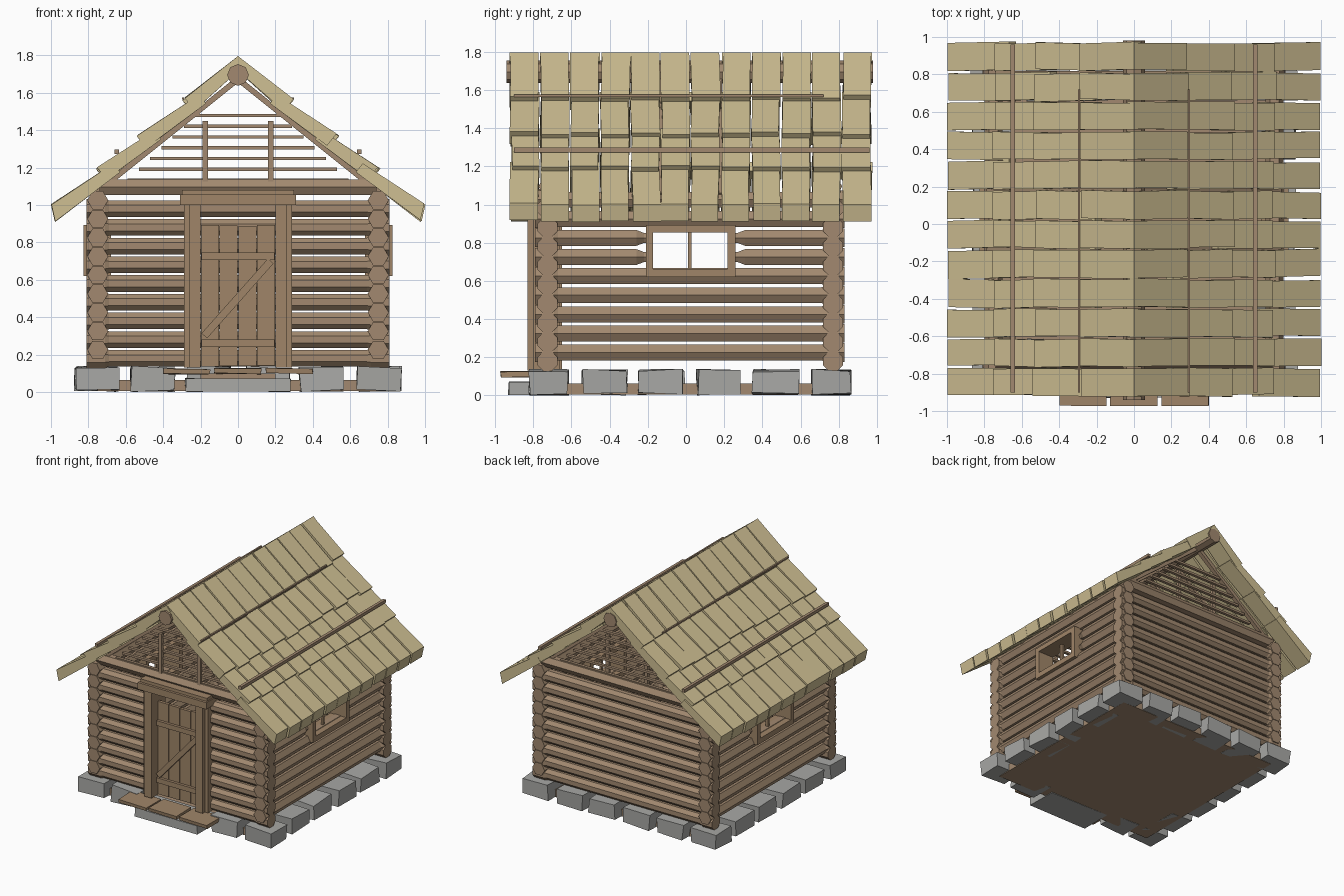
import bpy, bmesh, math, random
from mathutils import Vector, Matrix

random.seed(4)
cube = bpy.data.objects.get("Cube")
if cube:
    bpy.data.objects.remove(cube, do_unlink=True)


def material(name, rgb):
    m = bpy.data.materials.new(name)
    m.use_nodes = True
    m.diffuse_color = (*rgb, 1)
    m.node_tree.nodes["Principled BSDF"].inputs["Base Color"].default_value = (*rgb, 1)
    return m


WOOD = material("log brown", (0.36, 0.25, 0.16))
PLANK = material("plank brown", (0.35, 0.235, 0.14))
THATCH = material("straw", (0.62, 0.52, 0.29))
STONE = material("grey stone", (0.39, 0.39, 0.375))


def finish(name, bm, mat):
    bmesh.ops.recalc_face_normals(bm, faces=bm.faces)
    me = bpy.data.meshes.new(name)
    bm.to_mesh(me)
    bm.free()
    me.materials.append(mat)
    ob = bpy.data.objects.new(name, me)
    bpy.context.collection.objects.link(ob)
    return ob


def jit(a):
    return random.uniform(-a, a)


def add_box(bm, x, y, z, rot=None, wobble=0.0):
    """Box from (min, max) ranges, optionally turned about its centre."""
    lo, hi = Vector((x[0], y[0], z[0])), Vector((x[1], y[1], z[1]))
    mid = (lo + hi) / 2
    m = Matrix.Translation(mid) @ (rot or Matrix()) @ Matrix.Diagonal((*(hi - lo), 1))
    verts = bmesh.ops.create_cube(bm, size=1, matrix=m)["verts"]
    for v in verts:
        v.co += Vector((jit(wobble), jit(wobble), jit(wobble)))


def box(name, mat, *args, **kw):
    bm = bmesh.new()
    add_box(bm, *args, **kw)
    return finish(name, bm, mat)


def add_beam(bm, a, b, width, height):
    """Square bar between two points."""
    a, b = Vector(a), Vector(b)
    d = b - a
    rot = d.to_track_quat('X', 'Z').to_matrix().to_4x4()
    m = Matrix.Translation((a + b) / 2) @ rot @ Matrix.Diagonal((d.length, width, height, 1))
    bmesh.ops.create_cube(bm, size=1, matrix=m)


def add_log(bm, axis, start, end, cross, z, sides, caps):
    """Log along x or y; each capped end swells or tapers like a carved end."""
    mid, tip, neck = 0.048, 0.056, 0.03
    rad = {"fat": (tip, tip, mid), "thin": (neck, neck, mid), "flat": (mid, mid, mid)}
    l, r = rad[caps[0]], rad[caps[1]]
    run = {"fat": (0.1, 0.12), "thin": (0.02, 0.06), "flat": (0.02, 0.04)}
    p, q = run[caps[0]], run[caps[1]]
    stations = [(start, l[0]), (start + p[0], l[1]), (start + p[1], l[2]),
                (end - q[1], r[2]), (end - q[0], r[1]), (end, r[0])]
    rings = []
    turn = math.pi / 8 if sides == 8 else 0
    for t, radius in stations:
        ring = []
        for k in range(sides):
            ang = 2 * math.pi * k / sides + turn
            u, w = cross + radius * math.cos(ang), z + radius * math.sin(ang)
            ring.append(bm.verts.new((t, u, w) if axis == "x" else (u, t, w)))
        rings.append(ring)
    for r0, r1 in zip(rings, rings[1:]):
        for k in range(sides):
            j = (k + 1) % sides
            bm.faces.new((r0[k], r0[j], r1[j], r1[k]))
    bm.faces.new(rings[0])
    bm.faces.new(rings[-1])


FRONT, BACK, SIDE = -0.725, 0.77, 0.75

# Floor slab
box("floor", WOOD, (-0.75, 0.75), (-0.74, 0.77), (0.005, 0.063))

# Foundation stones around all four sides
bm = bmesh.new()
xs = [(-0.87, -0.64), (-0.57, -0.34), (-0.27, -0.04), (0.04, 0.27), (0.33, 0.56), (0.64, 0.87)]
ys = [(-0.54, -0.31), (-0.25, -0.01), (0.06, 0.28), (0.35, 0.59)]
for i, x in enumerate(xs):
    if i not in (2, 3):
        add_box(bm, x, (-0.82, -0.62), (0.008, 0.132), wobble=0.008)
    add_box(bm, x, (0.66, 0.86), (0.008, 0.132), wobble=0.008)
for y in ys:
    for s in (-1, 1):
        add_box(bm, sorted((s * 0.86, s * 0.65)), y, (0.008, 0.132), wobble=0.008)
finish("foundation_stones", bm, STONE)

# Door step
box("step_stone", STONE, (-0.28, 0.28), (-0.93, -0.66), (0.004, 0.07), wobble=0.004)
bm = bmesh.new()
for c in (-0.275, 0, 0.275):
    add_box(bm, (c - 0.125, c + 0.125), (-0.97, -0.78), (0.098, 0.124), wobble=0.004)
finish("step_planks", bm, PLANK)
box("step_support", WOOD, (-0.2, 0.2), (-0.82, -0.78), (0.07, 0.1))

# Front and back log walls
for name, y in (("front_wall_logs", FRONT), ("back_wall_logs", BACK)):
    bm = bmesh.new()
    for i in range(9):
        z = 0.18 + 0.1 * i
        if y == FRONT:
            add_log(bm, "x", -0.81, -0.25, y, z, 8, ("fat", "flat"))
            add_log(bm, "x", 0.25, 0.81, y, z, 8, ("flat", "fat"))
        else:
            add_log(bm, "x", -0.81, 0.81, y, z, 8, ("fat", "fat"))
    add_log(bm, "x", -0.74, 0.74, y, 1.095, 6, ("flat", "flat"))
    finish(name, bm, WOOD)

# Side log walls, cut around the windows
for name, s in (("left", 1), ("right", -1)):
    bm = bmesh.new()
    for i in range(9):
        z = 0.225 + 0.1 * i
        if i in (5, 6):
            add_log(bm, "y", -0.79, -0.2, s * SIDE, z, 6, ("fat", "thin"))
            add_log(bm, "y", 0.25, 0.83, s * SIDE, z, 6, ("thin", "fat"))
        else:
            add_log(bm, "y", -0.79, 0.83, s * SIDE, z, 6, ("fat", "fat"))
    finish(name + "_wall_logs", bm, WOOD)

    # Window frame and mullion
    bm = bmesh.new()
    x = sorted((s * 0.68, s * 0.825))
    add_box(bm, x, (-0.21, 0.26), (0.62, 0.663))
    add_box(bm, x, (-0.21, 0.26), (0.853, 0.892))
    add_box(bm, x, (-0.21, -0.173), (0.663, 0.853))
    add_box(bm, x, (0.218, 0.26), (0.663, 0.853))
    add_box(bm, sorted((s * 0.74, s * 0.76)), (0.01, 0.03), (0.663, 0.853))
    finish(name + "_window_frame", bm, PLANK)

# Door frame
bm = bmesh.new()
for s in (-1, 1):
    add_box(bm, sorted((s * 0.2, s * 0.262)), (-0.83, -0.65), (0.132, 1.0))
    add_box(bm, sorted((s * 0.262, s * 0.29)), (-0.8, -0.66), (0.132, 1.0))
add_box(bm, (-0.31, 0.31), (-0.85, -0.65), (1.0, 1.055))
add_box(bm, (-0.3, 0.3), (-0.83, -0.66), (1.055, 1.08))
finish("door_frame", bm, PLANK)

# Door: planks, battens and brace
bm = bmesh.new()
for i in range(4):
    x = -0.2 + 0.1 * i
    add_box(bm, (x + 0.002, x + 0.098), (-0.75, -0.725), (0.14 + jit(0.005), 0.89 + jit(0.006)))
finish("door_planks", bm, PLANK)
bm = bmesh.new()
for z in (0.26, 0.725):
    add_box(bm, (-0.195, 0.195), (-0.772, -0.748), (z - 0.02, z + 0.02))
add_beam(bm, (-0.18, -0.763, 0.3), (0.175, -0.763, 0.7), 0.026, 0.04)
finish("door_braces", bm, PLANK)

# Gable lattices
for name, y in (("front", FRONT), ("back", BACK)):
    bm = bmesh.new()
    for i in range(7):
        half, z = 0.59 - 0.06 * i, 1.133 + 0.0575 * i
        add_box(bm, (-half, half), (y - 0.012, y + 0.012), (z - 0.009, z + 0.009))
    for x in (-0.175, 0.175):
        add_box(bm, (x - 0.014, x + 0.014), (y - 0.03, y - 0.006), (1.12, 1.45))
    finish(name + "_gable_lattice", bm, WOOD)

# Rafters under the straw
bm = bmesh.new()
for i in range(6):
    y = FRONT + (BACK - FRONT) * i / 5
    for s in (-1, 1):
        add_beam(bm, (0, y, 1.672), (s * 0.78, y, 1.672 - 0.78 * 0.8), 0.035, 0.03)
finish("rafters", bm, WOOD)

# Ridge pole
bm = bmesh.new()
m = Matrix.Translation((0, 0.02, 1.695)) @ Matrix.Rotation(math.pi / 2, 4, 'X')
bmesh.ops.create_cone(bm, cap_ends=True, segments=8, radius1=0.058, radius2=0.058, depth=1.92, matrix=m)
finish("ridge_pole", bm, WOOD)

# Straw bundles in four overlapping courses on each slope
SLOPE = 1.28
edges = [0, 0.372, 0.68, 0.96, SLOPE]
for name, s in (("left", 1), ("right", -1)):
    down, out = Vector((s * 0.781, 0, -0.625)), Vector((s * 0.625, 0, 0.781))
    ridge = Vector((0, 0, 1.797))
    bm = bmesh.new()
    for c in range(4):
        for k in range(12):
            y = -0.845 + 0.158 * k + jit(0.004)
            w = 0.073 + jit(0.003)
            tilt = jit(0.005)
            top = edges[c] - (0.08 if c else 0)
            low = edges[c + 1] + (jit(0.012) if c < 3 else -abs(jit(0.01)))
            corners = []
            for t, n in ((top, -0.032 if c else -0.001), (low, 0.002 + jit(0.004))):
                thick = 0.082 if t == low else 0.06
                shift = tilt if t == low else -tilt
                for dy, dn in ((-w, 0), (w, 0), (w, -thick), (-w, -thick)):
                    slant = 0.04 if dn and t == low and c == 3 else 0
                    p = ridge + down * (t + slant) + out * (n + dn)
                    corners.append(bm.verts.new(p + Vector((0, y + dy + shift, 0))))
            a, b = corners[:4], corners[4:]
            bm.faces.new(a)
            bm.faces.new(b)
            for i in range(4):
                j = (i + 1) % 4
                bm.faces.new((a[i], a[j], b[j], b[i]))
    finish(name + "_straw_roof", bm, THATCH)

    # Thin poles holding the straw down
    bm = bmesh.new()
    for x, end, size in ((0.29, 0.72, 0.012), (0.645, 0.96, 0.024)):
        p = ridge + down * (x / 0.781) + out * 0.006
        add_box(bm, (p.x - size / 2, p.x + size / 2), (-0.9, end), (p.z - size / 2, p.z + size / 2))
    finish(name + "_roof_poles", bm, WOOD)
